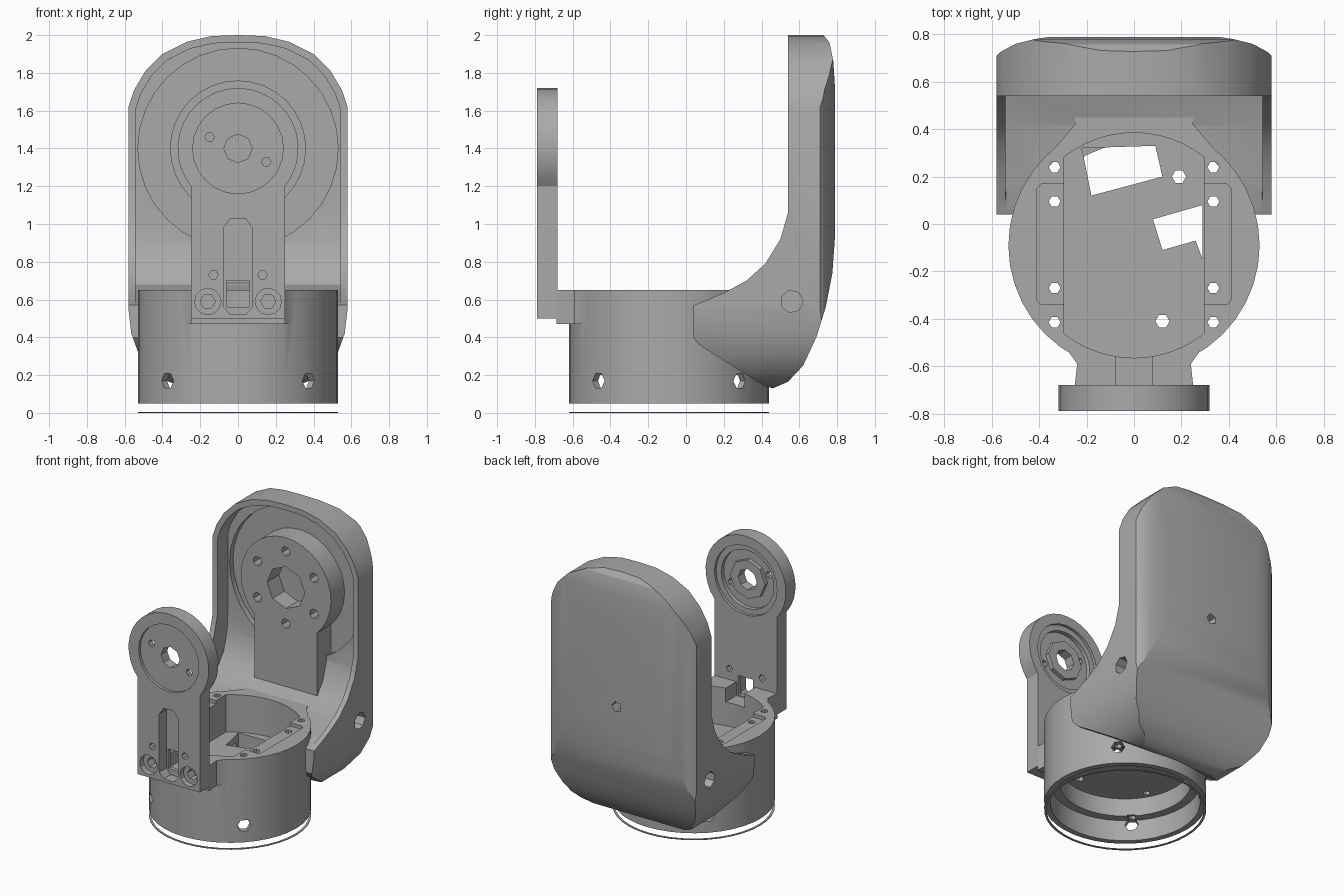
import bpy, bmesh, math
from mathutils import Matrix

if "Cube" in bpy.data.objects:
    bpy.data.objects.remove(bpy.data.objects["Cube"])

CY = -0.09          # y centre of the round cup
RZ = 1.4            # height of the pivot axis
grey = bpy.data.materials.new("plain grey")
grey.diffuse_color = (0.4, 0.4, 0.4, 1)
grey.use_nodes = True
grey.node_tree.nodes["Principled BSDF"].inputs["Base Color"].default_value = grey.diffuse_color


def circ(cx, cy, r, n=32, a0=0.0):
    return [(cx + r * math.cos(a0 + 2 * math.pi * i / n),
             cy + r * math.sin(a0 + 2 * math.pi * i / n)) for i in range(n)]


def mirrored(half):
    """Close a right-hand outline (top to bottom) with its mirror image."""
    return half + [(-x, z) for x, z in reversed(half) if x > 0]


def prism(name, pts, axis, a, b):
    """Extrude a 2D outline along an axis: X takes (y,z), Y takes (x,z), Z takes (x,y)."""
    put = {"X": lambda p, t: (t, p[0], p[1]),
           "Y": lambda p, t: (p[0], t, p[1]),
           "Z": lambda p, t: (p[0], p[1], t)}[axis]
    bm = bmesh.new()
    lo = [bm.verts.new(put(p, a)) for p in pts]
    hi = [bm.verts.new(put(p, b)) for p in pts]
    bm.faces.new(lo)
    bm.faces.new(hi)
    n = len(pts)
    for i in range(n):
        j = (i + 1) % n
        bm.faces.new((lo[i], lo[j], hi[j], hi[i]))
    bmesh.ops.recalc_face_normals(bm, faces=bm.faces[:])
    me = bpy.data.meshes.new(name)
    bm.to_mesh(me)
    bm.free()
    me.materials.append(grey)
    ob = bpy.data.objects.new(name, me)
    bpy.context.collection.objects.link(ob)
    return ob


def boolean(ob, op, *tools):
    for t in tools:
        m = ob.modifiers.new("bool", "BOOLEAN")
        m.operation, m.object, m.solver = op, t, "EXACT"
        bpy.context.view_layer.objects.active = ob
        bpy.ops.object.modifier_apply(modifier=m.name)
        bpy.data.objects.remove(t)
    return ob


def cut(ob, pts, axis, a, b):
    return boolean(ob, "DIFFERENCE", prism("cutter", pts, axis, a, b))


def arm_outline(r, w, bottom):
    a = math.acos(w / r)
    n = 24
    arc = [(r * math.cos(-a + (math.pi + 2 * a) * i / n),
            RZ + r * math.sin(-a + (math.pi + 2 * a) * i / n)) for i in range(n + 1)]
    return arc + [(-w, bottom), (w, bottom)]


# Cup with front and rear necks
cup = prism("base_cup", circ(0, CY, 0.53, 40), "Z", 0.05, 0.65)
boolean(cup, "UNION",
        prism("front_neck", [(-.25, -.685), (.25, -.685), (.24, -.59), (.34, -.45),
                             (-.34, -.45), (-.24, -.59)], "Z", 0.47, 0.65),
        prism("rear_neck", [(.25, .56), (.25, .42), (.42, .22), (-.42, .22),
                            (-.25, .42), (-.25, .56)], "Z", 0.45, 0.65))

# Upper opening: a circle with its two sides cut flat
a = math.acos(0.295 / 0.475)
side = [a + (math.pi - 2 * a) * i / 12 for i in range(13)]
opening = [(0.475 * math.cos(t), CY + 0.475 * math.sin(t)) for t in side]
opening += [(-x, 2 * CY - y) for x, y in opening]
cut(cup, opening, "Z", 0.38, 0.8)

# Lower cavity in two steps
cut(cup, circ(0, CY, 0.49, 40), "Z", 0.0, 0.2)
cut(cup, circ(0, CY, 0.43, 40), "Z", 0.1, 0.33)

# Floor windows, floor holes and the channel behind the slot
cut(cup, [(-.22, .32), (.09, .33), (.12, .2), (-.18, .12)], "Z", 0.25, 0.45)
cut(cup, [(.08, .02), (.29, .08), (.29, -.15), (.26, -.07), (.12, -.11)], "Z", 0.25, 0.45)
for x, y in ((.19, .2), (.12, -.41)):
    cut(cup, circ(x, y, 0.03, 6), "Z", 0.25, 0.45)
cut(cup, [(-.075, -.8), (.075, -.8), (.075, -.5), (-.075, -.5)], "Z", 0.55, 0.8)

# Side pockets and screw holes in the rim
for s in (-1, 1):
    cut(cup, [(s * .28, -.34), (s * .39, -.34), (s * .41, -.32),
              (s * .41, .15), (s * .39, .17), (s * .28, .17)], "Z", 0.625, 0.8)
    for y in (.24, .095, -.27, -.415):
        cut(cup, circ(s * .335, y, 0.025, 6), "Z", 0.15, 0.8)

# Four diagonal screw holes through the cup wall
for k in range(4):
    t = prism("cutter", circ(0, 0.17, 0.045, 6), "Y", 0.4, 0.6)
    t.data.transform(Matrix.Translation((0, CY, 0)) @
                     Matrix.Rotation(math.radians(45 + 90 * k), 4, "Z"))
    boolean(cup, "DIFFERENCE", t)

# Thin seal ring below the cup
ring = prism("seal_ring", circ(0, CY, 0.53, 40), "Z", 0.0, 0.005)
cut(ring, circ(0, CY, 0.515, 40), "Z", -0.1, 0.1)

# Front arm
arm = prism("front_arm", arm_outline(0.32, 0.25, 0.5), "Y", -0.79, -0.68)
cut(arm, circ(0, RZ, 0.24, 24), "Y", -0.9, -0.77)
cut(arm, circ(0, RZ, 0.25, 24), "Y", -0.70, -0.6)
hub = prism("cutter", circ(0, RZ, 0.21, 24), "Y", -0.73, -0.6)
boolean(hub, "DIFFERENCE", prism("cutter", circ(0, RZ, 0.14, 8), "Y", -0.8, -0.5))
boolean(arm, "DIFFERENCE", hub)
cut(arm, circ(0, RZ, 0.075, 8), "Y", -0.9, -0.5)
for x, z in ((-.15, 1.46), (.15, 1.33), (-.13, .73), (.13, .73)):
    cut(arm, circ(x, z, 0.025, 6), "Y", -0.9, -0.5)
cut(arm, mirrored([(.04, 1.03), (.075, .98), (.075, .56), (.04, .52)]), "Y", -0.9, -0.71)
cut(arm, mirrored([(.06, .70), (.06, .56)]), "Y", -0.9, -0.6)
for x in (-.16, .16):
    cut(arm, circ(x, 0.59, 0.07, 12), "Y", -0.9, -0.75)
    cut(arm, circ(x, 0.59, 0.04, 6), "Y", -0.9, -0.6)

# Rear shell: side profile, front silhouette and top profile intersected
half = [(0, 2.0), (.14, 1.995), (.27, 1.965), (.4, 1.90), (.49, 1.81), (.55, 1.71),
        (.58, 1.62), (.58, .55), (.565, .42), (.525, .31), (.44, .2), (.3, .135), (0, .125)]
shell = prism("rear_shell", [
    (.54, 2.01), (.72, 2.01), (.76, 1.96), (.78, 1.86), (.79, 1.7), (.79, .95), (.775, .74),
    (.74, .56), (.69, .4), (.62, .25), (.54, .165), (.46, .13), (.41, .145), (.07, .36),
    (.04, .4), (.04, .57), (.08, .585), (.2, .635), (.32, .7), (.42, .79), (.5, .92),
    (.54, 1.06)], "X", -0.7, 0.7)
boolean(shell, "INTERSECT",
        prism("tool", mirrored(half), "Y", -0.5, 1.0),
        prism("tool", [(-.6, -.5), (.6, -.5), (.59, .70), (.565, .725), (.5, .76), (.42, .78),
                       (.32, .795), (-.32, .795), (-.42, .78), (-.5, .76), (-.565, .725),
                       (-.59, .70)], "Z", -0.5, 2.5))
hollow = prism("cutter", [(-.1, .54), (.2, .61), (.42, .64), (.54, .68), (.61, .77), (.65, .9),
                          (.66, 1.05), (.66, 2.1), (-.1, 2.1)], "X", -0.7, 0.7)
inner = [(x * .935, RZ + (z - RZ) * .935) for x, z in half]
boolean(hollow, "INTERSECT", prism("tool", mirrored(inner), "Y", -0.5, 1.0))
boolean(shell, "DIFFERENCE", hollow)
cut(shell, circ(0, RZ, 0.53, 32), "Y", 0.6, 0.70)
cut(shell, circ(0, CY, 0.525, 40), "Z", -0.5, 2.5)
for s in (-1, 1):
    cut(shell, circ(.56, .59, 0.06, 7), "X", s * .5, s * .7)
cut(shell, circ(0, 1.05, 0.04, 5), "Y", 0.71, 0.9)

# Rear arm with its ring of bolt holes
rear = prism("rear_arm", arm_outline(0.36, 0.25, 0.5), "Y", 0.545, 0.705)
cut(rear, circ(0, RZ, 0.15, 8), "Y", 0.4, 0.68)
for x, z in circ(0, RZ, 0.26, 6, math.pi / 2):
    cut(rear, circ(x, z, 0.035, 7), "Y", 0.4, 0.65)

# Smooth shading with sharp edges kept
for ob in (cup, ring, arm, shell, rear):
    bpy.ops.object.select_all(action="DESELECT")
    ob.select_set(True)
    bpy.context.view_layer.objects.active = ob
    bpy.ops.object.shade_smooth_by_angle(angle=math.radians(28))
